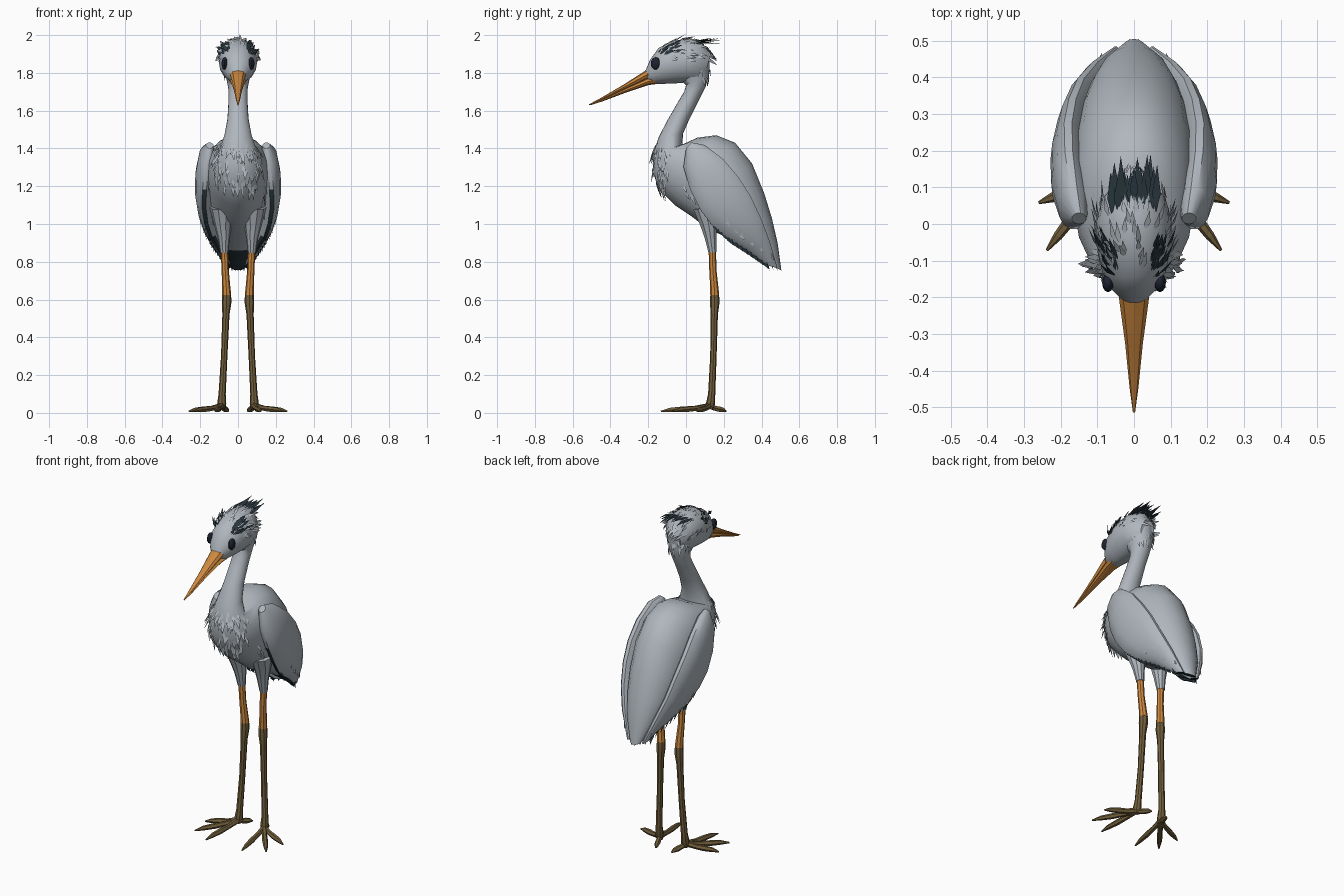
import bpy, bmesh, math, random
from mathutils import Vector

if "Cube" in bpy.data.objects:
    bpy.data.objects.remove(bpy.data.objects["Cube"])

random.seed(4)


def mat(name, c):
    m = bpy.data.materials.new(name)
    m.diffuse_color = (*c, 1)
    m.use_nodes = True
    m.node_tree.nodes["Principled BSDF"].inputs["Base Color"].default_value = m.diffuse_color
    return m


GREY = mat("grey plumage", (0.43, 0.47, 0.51))
DARK = mat("slate feathers", (0.022, 0.038, 0.048))
ORANGE = mat("orange bill", (0.62, 0.25, 0.05))
BROWN = mat("brown legs", (0.17, 0.115, 0.045))
EYE = mat("dark eye", (0.012, 0.016, 0.03))


def finish(name, bm, mats, smooth=0, rule=None):
    bmesh.ops.recalc_face_normals(bm, faces=bm.faces)
    bm.normal_update()
    if rule:
        for f in bm.faces:
            f.material_index = rule(f.calc_center_median(), f.normal)
    me = bpy.data.meshes.new(name)
    bm.to_mesh(me)
    bm.free()
    for m in mats:
        me.materials.append(m)
    ob = bpy.data.objects.new(name, me)
    bpy.context.collection.objects.link(ob)
    if smooth:
        bpy.ops.object.select_all(action='DESELECT')
        ob.select_set(True)
        bpy.context.view_layer.objects.active = ob
        bpy.ops.object.shade_smooth_by_angle(angle=math.radians(smooth))
    return ob


def skin(bm, rings):
    loops = [[bm.verts.new(p) for p in r] for r in rings]
    n = len(loops[0])
    for a, b in zip(loops, loops[1:]):
        for i in range(n):
            bm.faces.new((a[i], a[(i + 1) % n], b[(i + 1) % n], b[i]))
    bm.faces.new(loops[0])
    bm.faces.new(loops[-1])


def loft(name, rows, mats, sides=16, smooth=30, rule=None, sx=1):
    """Rows: top y,z, bottom y,z, half width, centre x."""
    rings = []
    for yt, zt, yb, zb, hw, *cx in rows:
        t, b = Vector((0, yt, zt)), Vector((0, yb, zb))
        c = (t + b) / 2 + Vector((cx[0] * sx if cx else 0, 0, 0))
        rings.append([c + Vector((hw * math.cos(a), 0, 0)) + (t - b) / 2 * math.sin(a)
                      for a in (2 * math.pi * i / sides for i in range(sides))])
    bm = bmesh.new()
    skin(bm, rings)
    return finish(name, bm, mats, smooth, rule)


def tube(bm, pts, sx=1, sides=8):
    """Points: x, y, z, radius."""
    P = [Vector((p[0] * sx, p[1], p[2])) for p in pts]
    rings = []
    for i, p in enumerate(P):
        t = (P[min(i + 1, len(P) - 1)] - P[max(i - 1, 0)]).normalized()
        u = t.cross(Vector((0, 0, 1)) if abs(t.z) < 0.8 else Vector((0, 1, 0))).normalized()
        v = t.cross(u)
        rings.append([p + (u * math.cos(a) + v * math.sin(a)) * pts[i][3]
                      for a in (2 * math.pi * k / sides for k in range(sides))])
    skin(bm, rings)


def feather(bm, p, d, n, length, width):
    d = d.normalized()
    s = d.cross(n).normalized() * width / 2
    m = p + d * length * 0.4 + n * 0.007
    bm.faces.new([bm.verts.new(q) for q in
                  (p - n * 0.003, m + s, p + d * length + n * 0.01, m - s)])


def scatter(name, ob, rule, flow, count, length, width, material):
    """Pointed feathers at random spots on the faces of a part."""
    bm = bmesh.new()
    faces = [f for f in ob.data.polygons if len(f.vertices) == 4]
    done = tries = 0
    while done < count and tries < 20000:
        tries += 1
        f = random.choice(faces)
        a, b, c, d = (ob.data.vertices[i].co for i in f.vertices)
        p = a.lerp(b, u := random.random()).lerp(d.lerp(c, u), random.random())
        if rule(p):
            n = f.normal
            k = flow - n * flow.dot(n) + Vector((random.uniform(-.2, .2), 0, 0))
            feather(bm, p, k, n, length * random.uniform(.7, 1.3), width)
            done += 1
    finish(name, bm, [material])


# Neck, body and tail in one sweep
body = loft("neck_and_body", [
    (.125, 1.87, -.05, 1.78, .075), (.122, 1.79, .0, 1.735, .06),
    (.105, 1.73, -.01, 1.70, .051), (.07, 1.66, -.04, 1.65, .05),
    (.02, 1.56, -.095, 1.555, .056), (-.015, 1.48, -.145, 1.46, .072),
    (-.02, 1.42, -.173, 1.37, .098), (.06, 1.457, -.175, 1.27, .13),
    (.16, 1.47, -.14, 1.18, .158), (.26, 1.43, -.06, 1.10, .17),
    (.35, 1.32, .03, 1.04, .168), (.415, 1.16, .12, .97, .155),
    (.455, 1.03, .22, .93, .13), (.485, .90, .33, .86, .095),
    (.505, .755, .44, .785, .035)], [GREY, DARK], 20, 30,
    lambda c, n: int(c.z < .87 and n.y < -.1))

# Head
head = loft("head", [
    (-.215, 1.81, -.20, 1.755, .032), (-.19, 1.87, -.17, 1.74, .06),
    (-.145, 1.932, -.12, 1.742, .086), (-.06, 1.972, -.05, 1.745, .102),
    (.02, 1.982, .01, 1.75, .102), (.085, 1.962, .06, 1.745, .085),
    (.13, 1.90, .10, 1.78, .045)], [GREY])

# Bill in two halves
loft("upper_bill", [
    (-.17, 1.835, -.16, 1.775, .046), (-.215, 1.812, -.205, 1.765, .04),
    (-.33, 1.738, -.325, 1.713, .024), (-.45, 1.668, -.445, 1.656, .012),
    (-.515, 1.633, -.514, 1.628, .003)], [ORANGE], 8, 25)
loft("lower_bill", [
    (-.15, 1.79, -.15, 1.742, .046), (-.205, 1.772, -.20, 1.735, .038),
    (-.325, 1.716, -.32, 1.695, .021), (-.445, 1.658, -.44, 1.650, .010),
    (-.505, 1.632, -.505, 1.629, .003)], [ORANGE], 8, 25)

# Head plumage, dark brows and chest bib
scatter("crown_feathers", head, lambda p: p.z > 1.87 and p.y > -.13,
        Vector((0, 1, -.25)), 90, .06, .016, GREY)
scatter("nape_feathers", body, lambda p: p.z > 1.76 and p.y > .06,
        Vector((0, .3, -1)), 14, .05, .016, GREY)
scatter("brow_feathers", head,
        lambda p: -.16 < p.y < -.06 and .045 < abs(p.x) < .088 and p.z > 1.895,
        Vector((0, 1, .1)), 44, .06, .018, DARK)
scatter("chest_feathers", body, lambda p: 1.19 < p.z < 1.44 and p.y < -.08 and abs(p.x) < .12,
        Vector((0, .15, -1)), 110, .065, .018, GREY)
scatter("belly_feathers", body,
        lambda p: .98 < p.z < 1.22 and -.12 < p.y < .14 and abs(p.x) > .11,
        Vector((0, .6, -1)), 24, .06, .018, GREY)

# Dark swept crest
bm = bmesh.new()
for i in range(15):
    x = -.06 + .12 * i / 14
    feather(bm, Vector((x, random.uniform(.02, .06), 1.972 - abs(x) * .3)),
            Vector((x * .4, 1, random.uniform(-.12, .1))), Vector((0, 0, 1)),
            random.uniform(.09, .14), .024)
finish("crest", bm, [DARK])

# Folded wing: top y,z, bottom y,z, half thickness, centre x
WING = [(.03, 1.432, .0, 1.40, .02, .15), (.10, 1.42, -.015, 1.30, .042, .165),
        (.20, 1.345, .02, 1.18, .048, .178), (.28, 1.25, .07, 1.08, .048, .18),
        (.345, 1.15, .13, 1.0, .045, .168), (.40, 1.03, .205, .93, .04, .145),
        (.445, .91, .305, .865, .035, .105), (.485, .765, .42, .785, .015, .05)]

for sx, side in ((1, "right"), (-1, "left")):
    loft(side + "_wing", WING, [GREY, DARK], 14, 35,
         lambda c, n: int(c.z < 1.16 and n.dot(Vector((0, -.65, -.75))) > .6 and n.x * sx < .3),
         sx)
    # Dark quills along the lower wing edge, grey ones at the tip
    dark, grey = bmesh.new(), bmesh.new()
    for a, b in zip(WING[2:], WING[3:]):
        for k in range(4):
            r = [p + (q - p) * k / 4 for p, q in zip(a, b)]
            n = Vector((sx * .9, -.3, .1)).normalized()
            feather(dark, Vector((sx * (r[5] + .003), r[2] + .01, r[3] + .015)),
                    Vector((-sx * .12, .55, -.8)), n, .075, .03)
            if k % 2 == 0:
                feather(grey, Vector((sx * (r[5] + r[4] * .8), r[2] + .05, r[3] + .06)),
                        Vector((-sx * .2, .6, -.8)), n, .1, .03)
    finish(side + "_dark_quills", dark, [DARK])
    finish(side + "_grey_quills", grey, [GREY])

    # Tail tip quills
    bm = bmesh.new()
    for k in range(4):
        feather(bm, Vector((sx * (.01 + .02 * k), .475 - .02 * k, .83)),
                Vector((0, .25, -1)), Vector((sx * .2, 1, .3)).normalized(), .085, .03)
    finish(side + "_tail_quills", bm, [DARK])

    # Eye
    bm = bmesh.new()
    bmesh.ops.create_uvsphere(bm, u_segments=12, v_segments=8, radius=1)
    for v in bm.verts:
        v.co = Vector((sx * .071 + v.co.x * .016, -.16 + v.co.y * .026, 1.85 + v.co.z * .033))
    finish(side + "_eye", bm, [EYE], 40)

    # Feathered thigh, orange upper leg, brown shank
    bm = bmesh.new()
    tube(bm, [(.085, .10, 1.09, .065), (.08, .12, 1.0, .047),
              (.075, .13, .93, .033), (.073, .14, .85, .022)], sx, 10)
    finish(side + "_thigh", bm, [GREY], 30)
    bm = bmesh.new()
    tube(bm, [(.073, .139, .88, .020), (.068, .142, .76, .019), (.062, .15, .66, .022),
              (.06, .152, .625, .024)], sx)
    finish(side + "_upper_leg", bm, [ORANGE], 30)
    bm = bmesh.new()
    tube(bm, [(.06, .152, .64, .022), (.06, .152, .59, .026), (.064, .15, .52, .019),
              (.073, .145, .3, .017), (.084, .136, .1, .019), (.086, .13, .05, .024),
              (.086, .125, .02, .018)], sx)
    finish(side + "_shank", bm, [BROWN], 30)

    # Four toes with a knuckle and claw
    bm = bmesh.new()
    for tx, ty in ((.26, .058), (.238, -.072), (.12, -.133), (.052, .213)):
        dx, dy = tx - .086, ty - .125
        tube(bm, [(.086 + dx * t, .125 + dy * t, z, r) for t, z, r in
                  ((0, .038, .017), (.3, .025, .014), (.55, .02, .016),
                   (.8, .016, .013), (1, .008, .004))], sx, 6)
    finish(side + "_foot", bm, [BROWN])
